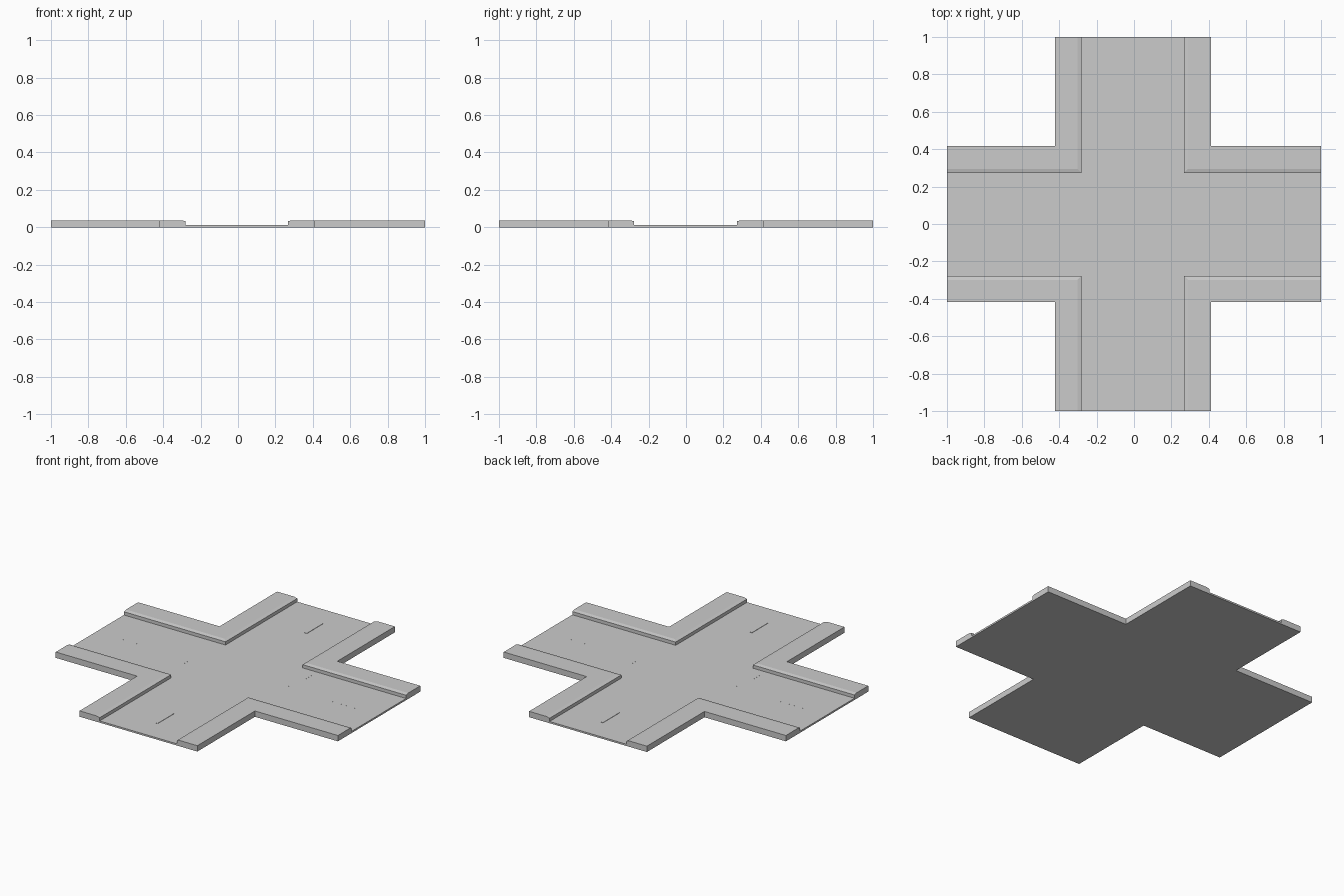
import bpy
import bmesh

cube = bpy.data.objects.get("Cube")
if cube:
    bpy.data.objects.remove(cube, do_unlink=True)

grey = bpy.data.materials.new("concrete grey")
grey.use_nodes = True
COLOR = (0.6, 0.6, 0.6, 1)
grey.diffuse_color = COLOR
grey.node_tree.nodes["Principled BSDF"].inputs["Base Color"].default_value = COLOR

# Heights, and road / pavement edges on each side
ROAD, LIP, TOP = 0.011, 0.032, 0.0375
CHAMFER = 0.022
ROAD_X = {-1: 0.28, 1: 0.267}
ROAD_Y = {-1: 0.277, 1: 0.273}
OUT_X = {-1: 0.423, 1: 0.412}
OUT_Y = {-1: 0.417, 1: 0.417}


def finish(name, bm):
    bmesh.ops.recalc_face_normals(bm, faces=bm.faces)
    mesh = bpy.data.meshes.new(name)
    bm.to_mesh(mesh)
    bm.free()
    mesh.materials.append(grey)
    obj = bpy.data.objects.new(name, mesh)
    bpy.context.collection.objects.link(obj)
    return obj


def box(name, x0, x1, y0, y1, z0, z1):
    bm = bmesh.new()
    bmesh.ops.create_cube(bm, size=1)
    for v in bm.verts:
        v.co.x = x1 if v.co.x > 0 else x0
        v.co.y = y1 if v.co.y > 0 else y0
        v.co.z = z1 if v.co.z > 0 else z0
    return finish(name, bm)


def pavement(name, sx, sy):
    """L-shaped kerb: a chamfered profile swept along both arms of a corner."""
    # each profile point is (offset outward from the road edge, height)
    width_x = OUT_X[sx] - ROAD_X[sx]
    width_y = OUT_Y[sy] - ROAD_Y[sy]
    profile = [(0, 0), (0, LIP), (CHAMFER, TOP), (1, TOP), (1, 0)]
    bm = bmesh.new()
    rings = [[], [], []]
    for offset, z in profile:
        x = sx * (ROAD_X[sx] + min(offset, width_x))
        y = sy * (ROAD_Y[sy] + min(offset, width_y))
        for ring, (px, py) in zip(rings, ((x, sy), (x, y), (sx, y))):
            ring.append(bm.verts.new((px, py, z)))
    count = len(profile)
    for a, b in zip(rings, rings[1:]):
        for i in range(count):
            j = (i + 1) % count
            bm.faces.new((a[i], a[j], b[j], b[i]))
    bm.faces.new(rings[0])
    bm.faces.new(rings[-1])
    return finish(name, bm)


# Road slabs: one straight through, two side arms
box("main_road", -1, 1, -ROAD_Y[-1], ROAD_Y[1], 0, ROAD)
box("front_road", -ROAD_X[-1], ROAD_X[1], -1, -ROAD_Y[-1], 0, ROAD)
box("back_road", -ROAD_X[-1], ROAD_X[1], ROAD_Y[1], 1, 0, ROAD)

# Four pavement corners
for sx, side in ((-1, "right"), (1, "left")):
    for sy, end in ((-1, "front"), (1, "back")):
        pavement(f"{end}_{side}_pavement", sx, sy)

# Raised lane dashes on the front and back arms
for s, end in ((-1, "front"), (1, "back")):
    mid = s * 0.755
    box(f"{end}_lane_dash", 0.002, 0.017, mid - 0.083, mid + 0.083, ROAD, ROAD + 0.002)

# Nearly flush lane dashes and stop lines on the main road
FLUSH = ROAD + 0.0002
for s, side in ((-1, "right"), (1, "left")):
    mid = s * 0.755
    box(f"{side}_lane_dash", mid - 0.083, mid + 0.083, -0.008, 0.008, ROAD, FLUSH)
    near, far = sorted((s * 0.02, s * 0.25))
    box(f"{side}_stop_line", s * 0.35 - 0.02, s * 0.35 + 0.02, near, far, ROAD, FLUSH)
